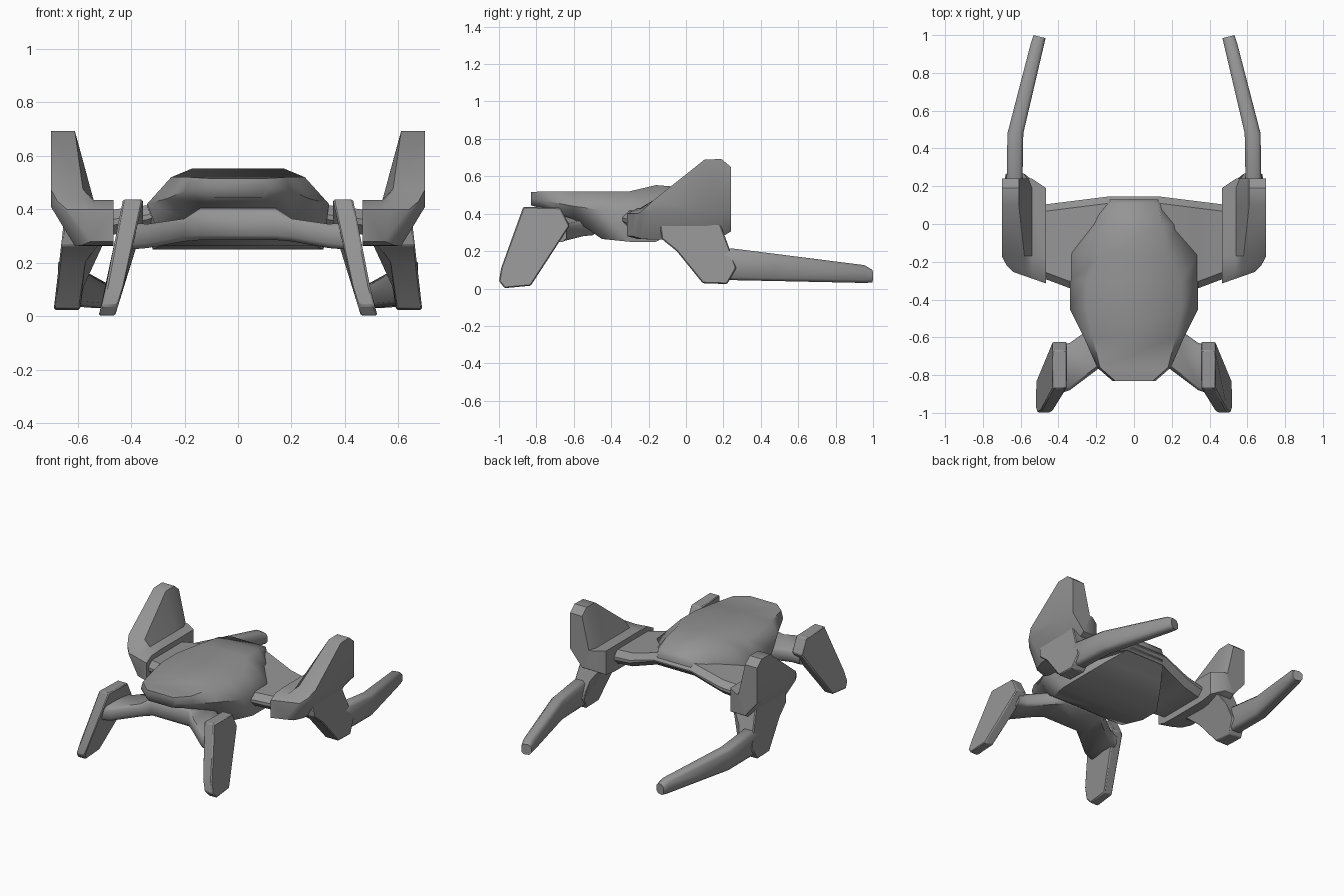
import bpy, bmesh, math

cube = bpy.data.objects.get("Cube")
if cube:
    bpy.data.objects.remove(cube, do_unlink=True)

grey = bpy.data.materials.new("dull_grey")
grey.use_nodes = True
colour = (0.3, 0.3, 0.3, 1)
grey.diffuse_color = colour
shader = grey.node_tree.nodes["Principled BSDF"]
shader.inputs["Base Color"].default_value = colour
shader.inputs["Roughness"].default_value = 0.7


def loft(name, rings, side=1, bevel=0.0, angle=40):
    """Skin a closed solid over matching rings; side=-1 reflects it in x."""
    bm = bmesh.new()
    loops = [[bm.verts.new((side * x, y, z)) for x, y, z in ring] for ring in rings]
    n = len(loops[0])
    for a, b in zip(loops, loops[1:]):
        for i in range(n):
            j = (i + 1) % n
            bm.faces.new((a[i], a[j], b[j], b[i]))
    bm.faces.new(loops[0])
    bm.faces.new(loops[-1])
    bmesh.ops.recalc_face_normals(bm, faces=bm.faces)
    mesh = bpy.data.meshes.new(name)
    bm.to_mesh(mesh)
    bm.free()
    mesh.materials.append(grey)
    obj = bpy.data.objects.new(name, mesh)
    bpy.context.collection.objects.link(obj)
    if bevel:
        mod = obj.modifiers.new("soft_edges", "BEVEL")
        mod.width = bevel
        mod.segments = 1
        mod.limit_method = "ANGLE"
        mod.angle_limit = math.radians(40)
    bpy.ops.object.select_all(action="DESELECT")
    obj.select_set(True)
    bpy.context.view_layer.objects.active = obj
    bpy.ops.object.shade_smooth_by_angle(angle=math.radians(angle))
    return obj


def chamfered(u0, u1, v0, v1, c):
    """Rectangle with cut corners, as eight 2D points."""
    return [(u0 + c, v0), (u1 - c, v0), (u1, v0 + c), (u1, v1 - c),
            (u1 - c, v1), (u0 + c, v1), (u0, v1 - c), (u0, v0 + c)]


# Body shell: y, then half width and height of the top, rim and belly
body = [
    (-0.83, 0.10, 0.515, 0.115, 0.48, 0.09, 0.445),
    (-0.76, 0.18, 0.52, 0.195, 0.47, 0.13, 0.425),
    (-0.60, 0.22, 0.52, 0.265, 0.44, 0.20, 0.37),
    (-0.45, 0.25, 0.52, 0.34, 0.42, 0.28, 0.265),
    (-0.30, 0.25, 0.52, 0.34, 0.41, 0.32, 0.25),
    (-0.16, 0.17, 0.553, 0.34, 0.41, 0.32, 0.25),
    (0.00, 0.15, 0.54, 0.23, 0.43, 0.22, 0.34),
    (0.11, 0.13, 0.51, 0.145, 0.45, 0.14, 0.405),
    (0.13, 0.12, 0.48, 0.13, 0.445, 0.12, 0.415),
]
loft("body_shell", [
    [(-tw, y, tz), (tw, y, tz), (rw, y, rz), (bw, y, bz), (-bw, y, bz), (-rw, y, rz)]
    for y, tw, tz, rw, rz, bw, bz in body], angle=60)

# Arched yoke joining the front legs: x, y range, z range
half_yoke = [
    (0.40, -0.90, -0.64, 0.25, 0.35),
    (0.34, -0.88, -0.63, 0.255, 0.345),
    (0.20, -0.775, -0.53, 0.28, 0.365),
    (0.14, -0.73, -0.48, 0.285, 0.405),
]
yoke = [(-x, *rest) for x, *rest in half_yoke] + half_yoke[::-1]
loft("front_yoke", [
    [(x, y, z) for y, z in chamfered(y0, y1, z0, z1, 0.018)]
    for x, y0, y1, z0, z1 in yoke], angle=50)

# Arched wing plate carrying the rear pods: x, y range, z range
half_plate = [
    (0.50, -0.28, 0.10, 0.30, 0.395),
    (0.34, -0.34, 0.12, 0.325, 0.415),
    (0.14, -0.34, 0.145, 0.40, 0.48),
]
plate = [(-x, *rest) for x, *rest in half_plate] + half_plate[::-1]
loft("hip_plate", [
    [(x, y, z) for y, z in chamfered(y0, y1, z0, z1, 0.036)]
    for x, y0, y1, z0, z1 in plate])

# Side outlines of the legs (y, z)
front_outline = [(-0.87, 0.437), (-0.67, 0.432), (-0.622, 0.335), (-0.83, 0.015),
                 (-0.97, 0.002), (-1.0, 0.04), (-0.988, 0.11)]
thigh_outline = [(-0.14, 0.345), (0.18, 0.355), (0.23, 0.22), (0.27, 0.11),
                 (0.22, 0.024), (0.09, 0.028), (-0.05, 0.20), (-0.13, 0.265)]


def front_out(z):
    return 0.43 + (0.335 - min(z, 0.335)) * 0.275


def front_in(z):
    return 0.355 + (0.33 - min(z, 0.33)) * 0.32


def thigh_out(z):
    return 0.692 - 0.115 * z


def thigh_in(z):
    return 0.595 - 0.15 * z - max(0, z - 0.2) * 0.5


for side, label in ((1, "left"), (-1, "right")):
    loft(label + "_front_leg",
         [[(front_in(z), y, z) for y, z in front_outline],
          [(front_out(z), y, z) for y, z in front_outline]], side, 0.006)
    loft(label + "_rear_thigh",
         [[(thigh_in(z), y, z) for y, z in thigh_outline],
          [(thigh_out(z), y, z) for y, z in thigh_outline]], side, 0.006)

    # Rear shin: y, centre x, half width, z range
    shin = [(0.15, 0.632, 0.035, 0.07, 0.18), (0.24, 0.632, 0.042, 0.045, 0.215),
            (0.48, 0.628, 0.042, 0.04, 0.185), (0.95, 0.512, 0.034, 0.03, 0.125),
            (0.992, 0.50, 0.032, 0.032, 0.10)]
    loft(label + "_rear_shin", [
        [(x, y + (x - c) * 0.25 * (y > 0.5), z)
         for x, z in chamfered(c - w, c + w, z0, z1, 0.016)]
        for y, c, w, z0, z1 in shin], side, angle=50)

    # Rear pod: an L section whose outer fin rises toward the back
    def pod_ring(y, inner, shelf, fin_in, fin_out, top, low, slant=0.0):
        pts = [(inner, low), (inner, min(0.435, top)), (shelf, min(0.435, top)),
               (fin_in, top), (fin_out, top), (fin_out, min(0.41, top - 0.01)),
               (fin_out - 0.09, low)]
        return [(x, y + slant * (x - 0.465), z) for x, z in pts]

    loft(label + "_rear_pod", [
        pod_ring(-0.315, 0.465, 0.53, 0.57, 0.64, 0.40, 0.28, 0.35),
        pod_ring(-0.26, 0.465, 0.54, 0.575, 0.675, 0.43, 0.265, 0.2),
        pod_ring(-0.17, 0.465, 0.54, 0.58, 0.70, 0.475, 0.262),
        pod_ring(0.10, 0.465, 0.54, 0.61, 0.70, 0.69, 0.262),
        pod_ring(0.19, 0.465, 0.54, 0.61, 0.70, 0.692, 0.275),
        pod_ring(0.24, 0.54, 0.56, 0.61, 0.70, 0.65, 0.305),
    ], side)
